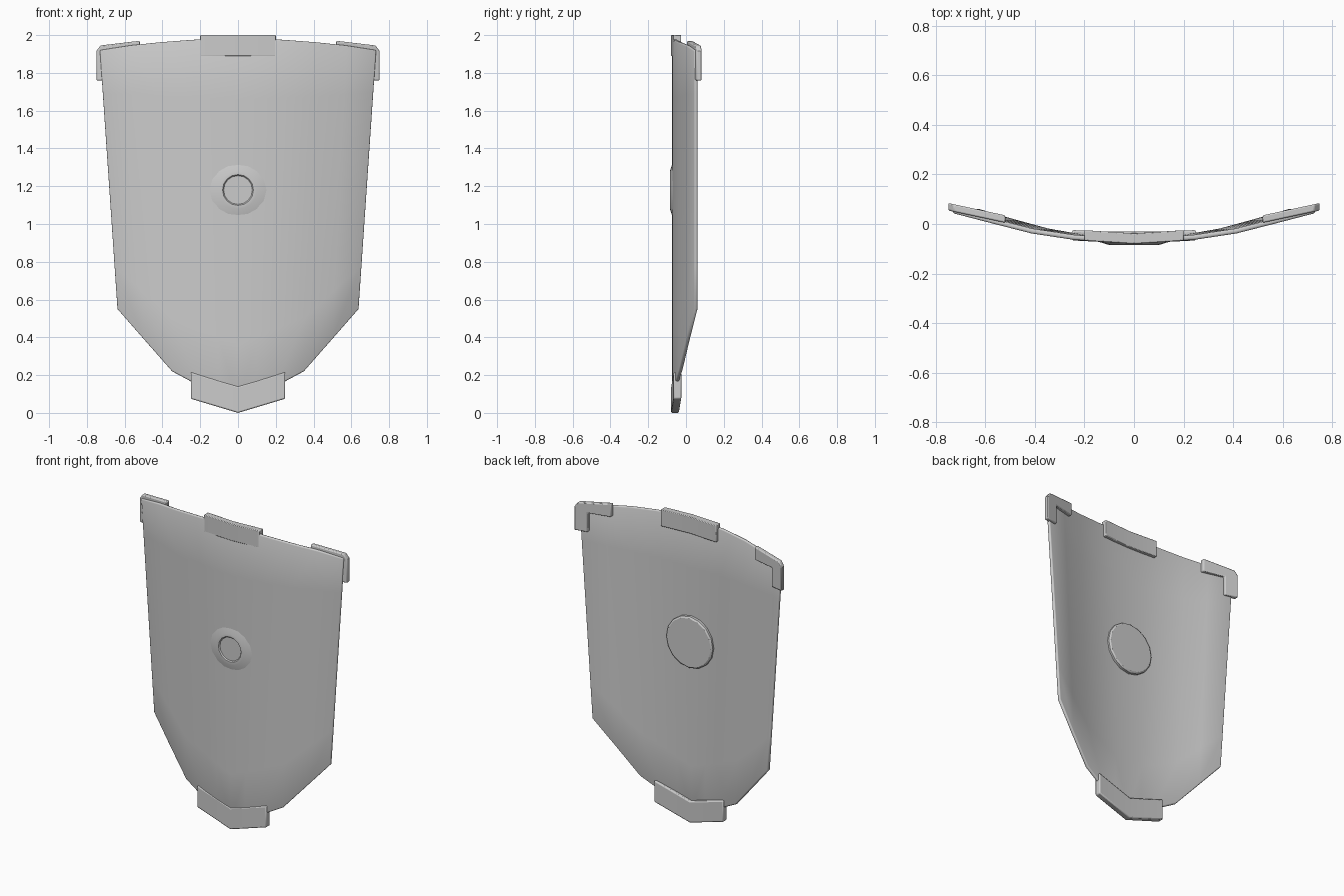
import bpy, bmesh, math

if "Cube" in bpy.data.objects:
    bpy.data.objects.remove(bpy.data.objects["Cube"])


def finish(name, bm, mirror=True, bevel=0.0, thick=0.0, angle=30):
    bmesh.ops.recalc_face_normals(bm, faces=bm.faces)
    me = bpy.data.meshes.new(name)
    bm.to_mesh(me)
    bm.free()
    ob = bpy.data.objects.new(name, me)
    bpy.context.collection.objects.link(ob)
    if mirror:
        m = ob.modifiers.new("mirror", 'MIRROR')
        m.use_clip = True
    if thick:
        s = ob.modifiers.new("solidify", 'SOLIDIFY')
        s.thickness = thick
        s.offset = -1
    if bevel:
        b = ob.modifiers.new("bevel", 'BEVEL')
        b.width = bevel
        b.segments = 2
        b.limit_method = 'ANGLE'
        b.angle_limit = math.radians(40)
    bpy.context.view_layer.objects.active = ob
    ob.select_set(True)
    bpy.ops.object.shade_smooth_by_angle(angle=math.radians(angle))
    ob.select_set(False)
    return ob


def clip(name, outline, y0, slope, depth, bevel=0.005, slope_back=None):
    """Flat-sided plate from a half outline (x, z), leaning with x, mirrored."""
    bm = bmesh.new()
    sb = slope if slope_back is None else slope_back
    front = [bm.verts.new((x, y0 + slope * x, z)) for x, z in outline]
    back = [bm.verts.new((x, y0 + depth + sb * x, z)) for x, z in outline]
    bm.faces.new(front)
    bm.faces.new(back[::-1])
    n = len(outline)
    for i in range(n):
        j = (i + 1) % n
        if outline[i][0] == 0 and outline[j][0] == 0:
            continue  # open on the mirror plane
        bm.faces.new((front[i], front[j], back[j], back[i]))
    return finish(name, bm, bevel=bevel)


# Curved shield plate: columns of (bottom x, bottom z, top x, top z, front y)
columns = [(0, .04, 0, 1.982, -.075), (.10, .085, .12, 1.98, -.072),
           (.20, .14, .243, 1.975, -.064), (.35, .22, .415, 1.962, -.038),
           (.50, .39, .575, 1.945, .003), (.64, .55, .733, 1.92, .044)]
bm = bmesh.new()
rows = 6
grid = []
for xb, zb, xt, zt, y in columns:
    grid.append([bm.verts.new((xb + (xt - xb) * k / rows, y, zb + (zt - zb) * k / rows))
                 for k in range(rows + 1)])
for a, b in zip(grid, grid[1:]):
    for k in range(rows):
        bm.faces.new((a[k], b[k], b[k + 1], a[k + 1]))
# front faces must look towards -y so that the thickness grows backwards
bmesh.ops.recalc_face_normals(bm, faces=bm.faces)
plate = finish("shield_plate", bm, thick=.02, bevel=.007)
if plate.data.polygons[0].normal.y > 0:
    plate.data.flip_normals()

# Central boss: dished ring in front, raised disc behind
profile = [(.076, -.078), (.082, -.085), (.10, -.085), (.168, -.064),
           (.168, -.037), (.158, -.030)]
bm = bmesh.new()
sides = 16
rings = []
for r, y in profile:
    rings.append([bm.verts.new((r * math.cos(2 * math.pi * i / sides), y,
                                1.18 + r * math.sin(2 * math.pi * i / sides)))
                  for i in range(sides)])
for a, b in zip(rings, rings[1:]):
    for i in range(sides):
        j = (i + 1) % sides
        bm.faces.new((a[i], a[j], b[j], b[i]))
bm.faces.new(rings[0])
bm.faces.new(rings[-1])
finish("boss", bm, mirror=False)

# Rim clips
clip("top_clip", [(0, 1.89), (.2, 1.89), (.2, 2.0), (0, 2.0)],
     -.080, .065, .042, .004)
clip("bottom_clip", [(0, 0.0), (.25, .075), (.25, .215), (0, .14)],
     -.079, .05, .042, .007)
clip("corner_clips", [(.52, 1.885), (.665, 1.885), (.665, 1.76), (.75, 1.76),
                      (.75, 1.915), (.728, 1.945), (.52, 1.97)],
     .005 - .215 * .52, .215, .03, .006)
